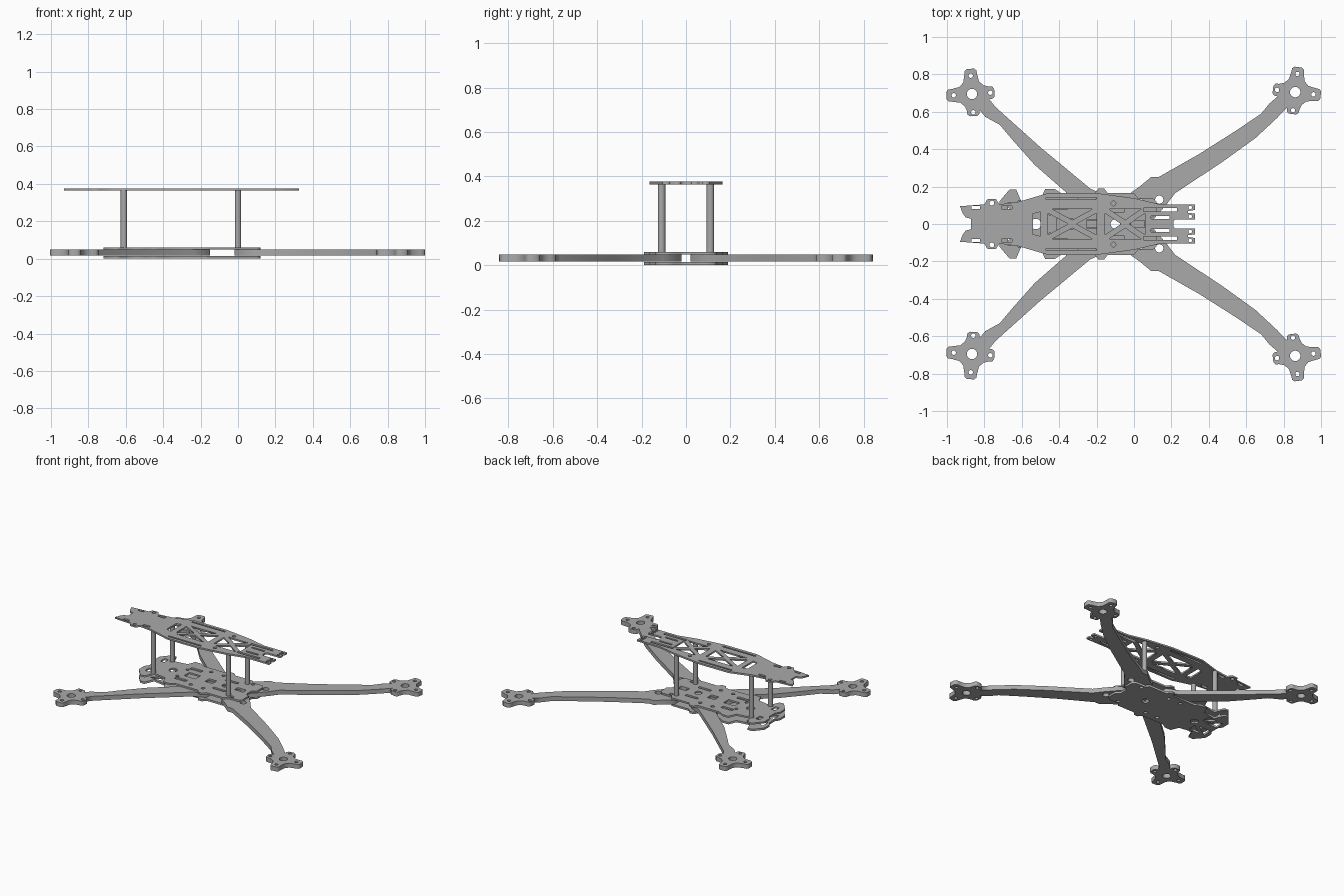
import bpy
from math import cos, sin, radians, tau

cube = bpy.data.objects.get("Cube")
if cube:
    bpy.data.objects.remove(cube, do_unlink=True)

grey = bpy.data.materials.new("carbon grey")
grey.use_nodes = True
colour = (0.4, 0.4, 0.4, 1)
grey.diffuse_color = colour
grey.node_tree.nodes["Principled BSDF"].inputs["Base Color"].default_value = colour


def circle(x, y, radius, sides=20):
    return [(x + radius * cos(tau * i / sides), y + radius * sin(tau * i / sides))
            for i in range(sides)]


def slot(x, y, length, width):
    a, b = length / 2, width / 2
    return [(x - a, y - b), (x + a, y - b), (x + a, y + b), (x - a, y + b)]


def flip(loop):
    return [(x, -y) for x, y in loop]


def pair(loop):
    return [loop, flip(loop)]


def pairs(loops):
    return [half for loop in loops for half in pair(loop)]


def symmetric(half):
    return half + flip(half)[::-1]


def truss(start, end, height, bar):
    """Four triangular windows that leave an X of struts."""
    mid, inner = (start + end) / 2, height - bar
    top = [(start + bar, height), (end - bar, height), (mid, bar)]
    left = [(start, inner), (start, -inner), (mid - bar, 0)]
    right = [(end, inner), (end, -inner), (mid + bar, 0)]
    return pair(top) + [left, right]


def plate(name, outline, holes, bottom, top):
    """Flat sheet: a filled outline with holes, extruded."""
    curve = bpy.data.curves.new(name, "CURVE")
    curve.dimensions = "2D"
    curve.fill_mode = "BOTH"
    curve.extrude = (top - bottom) / 2
    for loop in [outline] + holes:
        spline = curve.splines.new("POLY")
        spline.points.add(len(loop) - 1)
        for point, (x, y) in zip(spline.points, loop):
            point.co = (x, y, 0, 1)
        spline.use_cyclic_u = True
    source = bpy.data.objects.new(name + " outline", curve)
    bpy.context.collection.objects.link(source)
    depsgraph = bpy.context.evaluated_depsgraph_get()
    mesh = bpy.data.meshes.new_from_object(source.evaluated_get(depsgraph))
    bpy.data.objects.remove(source, do_unlink=True)
    sheet = bpy.data.objects.new(name, mesh)
    sheet.location.z = (top + bottom) / 2
    mesh.materials.clear()
    mesh.materials.append(grey)
    bpy.context.collection.objects.link(sheet)
    return sheet


def motor_mount(cx, cy, turn):
    """Four-lobed mount; returns its open outline and its holes."""
    def place(u, v, angle):
        a = radians(angle - turn)
        return (cx + u * cos(a) - v * sin(a), cy + u * sin(a) + v * cos(a))

    outline, holes = [], [circle(cx, cy, .028)]
    for angle, reach in ((180, .12), (90, .135), (0, .137), (-90, .118)):
        lobe = [(.065, .042), (reach - .03, .034), (reach - .01, .032), (reach, .02)]
        outline += [place(u, v, angle) for u, v in symmetric(lobe)]
        holes.append(circle(*place(.098, 0, angle), .012, 12))
    return outline[1:-1], holes


def arm(name, inner_edge, outer_edge, mount, bolts, direction):
    """Arm from hub to motor, made for both sides."""
    rim, holes = motor_mount(*mount)
    outline = inner_edge + rim + outer_edge
    holes = holes + [circle(x, y, r) for x, y, r in bolts]
    for side, sign in (("left", 1), ("right", -1)):
        def turn(loop):
            return [(x * direction, y * sign) for x, y in loop]
        plate(f"{name}_{side}", turn(outline), [turn(h) for h in holes], .016, .048)


# Arms
arm("long_arm",
    [(-.02, .02), (-.02, .165), (.03, .2), (.09, .25), (.13, .25), (.35, .375),
     (.55, .502), (.68, .59), (.725, .645)],
    [(.765, .567), (.72, .525), (.65, .46), (.47, .33), (.22, .165), (.17, .1), (.1, .02)],
    (.862, .705, 7), [(.037, .12, .016), (.135, .13, .022)], 1)
arm("short_arm",
    [(.15, .02), (.15, .15), (.235, .19), (.5, .41), (.74, .625)],
    [(.795, .573), (.717, .53), (.65, .45), (.53, .315), (.364, .17), (.3, .02)],
    (.866, .695, 4), [(.2, .12, .014), (.3, .12, .014)], -1)

# Lower and middle plates that clamp the arms
hub = symmetric([
    (-.7, .03), (-.72, .06), (-.72, .12), (-.665, .185), (-.63, .185), (-.6, .115),
    (-.5, .13), (-.475, .188), (-.425, .188), (-.39, .165), (-.21, .165),
    (-.19, .19), (-.16, .19), (-.14, .165), (0, .165), (.02, .14), (.1, .14),
    (.12, .12), (.12, .05), (.09, .03)])
bolts = pairs([circle(x, .12, .013, 12) for x in (-.3, -.2, .037)])
centre = [circle(-.525, 0, .028), circle(-.1, 0, .025)]
middle_cuts = pairs([slot(-.66, .09, .03, .05), slot(-.4, .09, .09, .025),
                     slot(-.1, .075, .1, .02), circle(-.45, .06, .012)])
middle_cuts += [slot(-.37, 0, .09, .06), slot(-.22, 0, .06, .05), slot(.02, 0, .07, .04)]
lower_cuts = pairs([[(-.69, .03), (-.69, .1), (-.59, .03)],
                    [(-.65, .1), (-.56, .1), (-.56, .04)]])
plate("lower_plate", hub, bolts + centre + lower_cuts, 0, .014)
plate("middle_plate", hub, bolts + centre + middle_cuts, .048, .06)

# Upper plate
deck = symmetric([
    (-.872, .028), (-.9, .035), (-.915, .055), (-.93, .095), (-.8, .105), (-.785, .132),
    (-.74, .135), (-.72, .105), (-.62, .118), (-.46, .165), (-.2, .165), (0, .138),
    (.14, .105), (.325, .105), (.325, .075), (.29, .07), (.29, .06), (.325, .055),
    (.325, .025), (.22, .025), (.21, .012)])
cuts = pairs([slot(-.335, .137, .27, .012), slot(-.845, .088, .045, .018),
              slot(-.68, .088, .055, .018), slot(.14, .077, .18, .018),
              slot(.14, .035, .1, .014),
              circle(-.76, .112, .013, 12), circle(-.11, .11, .013, 12),
              circle(.3, .088, .01, 12), circle(.3, .04, .01, 12)])
nose = symmetric([(-.54, .055), (-.5, .065)])
cuts += [nose] + truss(-.46, -.2, .08, .022) + truss(-.155, .06, .08, .022)
plate("upper_plate", deck, cuts, .364, .376)

# Standoff posts
for place, x in (("rear", -.61), ("fore", 0)):
    for side, y in (("left", .11), ("right", -.11)):
        bpy.ops.mesh.primitive_cylinder_add(vertices=24, radius=.017, depth=.304,
                                            location=(x, y, .212))
        post = bpy.context.object
        post.name = f"{place}_post_{side}"
        post.data.materials.append(grey)
        bpy.ops.object.shade_smooth_by_angle()
